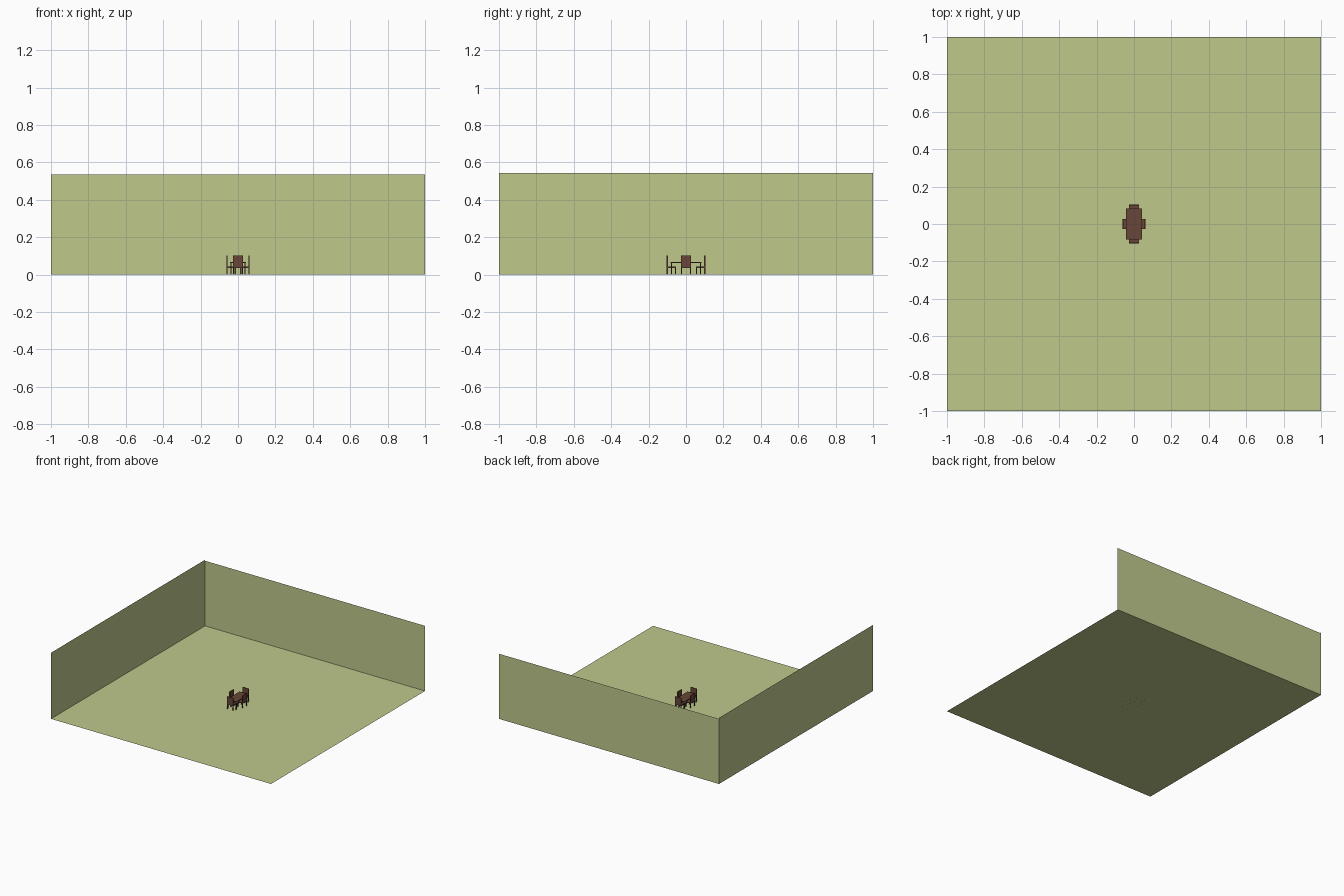
import bpy
from math import pi
from mathutils import Matrix

if "Cube" in bpy.data.objects:
    bpy.data.objects.remove(bpy.data.objects["Cube"])


def material(name, color):
    m = bpy.data.materials.new(name)
    m.diffuse_color = (*color, 1)
    m.use_nodes = True
    m.node_tree.nodes["Principled BSDF"].inputs["Base Color"].default_value = m.diffuse_color
    return m


GREEN = material("green_paint", (0.52, 0.58, 0.26))
BROWN = material("brown_wood", (0.14, 0.06, 0.04))


def plane(name, loc, size, rot=(0, 0, 0)):
    bpy.ops.mesh.primitive_plane_add(size=1, location=loc, rotation=rot)
    ob = bpy.context.object
    ob.name = name
    ob.scale = (*size, 1)
    ob.data.materials.append(GREEN)


def box(name, lo, hi, placement=Matrix()):
    """Box between two corners, then moved by a placement matrix."""
    bpy.ops.mesh.primitive_cube_add(size=1)
    ob = bpy.context.object
    ob.name = name
    size = [h - l for l, h in zip(lo, hi)]
    mid = [(h + l) / 2 for l, h in zip(lo, hi)]
    ob.data.transform(placement @ Matrix.Translation(mid) @ Matrix.Diagonal((*size, 1)))
    ob.data.materials.append(BROWN)


# Room: floor with a left and a back wall
plane("floor", (0, 0, 0), (2, 2))
plane("back_wall", (0, 1, 0.2675), (2, 0.535), (pi / 2, 0, 0))
plane("left_wall", (-1, 0, 0.2715), (0.543, 2), (0, pi / 2, 0))

# Table
T = 0.006
box("table_top", (-0.042, -0.082, 0.062), (0.042, 0.082, 0.068))
for sx in (-1, 1):
    for sy in (-1, 1):
        x, y = sx * 0.037, sy * 0.077
        box("table_leg", (x - T / 2, y - T / 2, 0), (x + T / 2, y + T / 2, 0.062))


# Chair faces +y with its back at local y = 0
def chair(placement):
    w, d = 0.027, 0.05
    box("chair_seat", (-w, 0, 0.036), (w, d, 0.042), placement)
    box("chair_back", (-w, 0, 0.042), (w, T, 0.102), placement)
    for x in (-w, w - T):
        for y in (0, d - T):
            box("chair_leg", (x, y, 0), (x + T, y + T, 0.036), placement)


# Two end chairs and two side chairs
for angle, reach in ((0, 0.103), (pi / 2, 0.062), (pi, 0.103), (-pi / 2, 0.062)):
    chair(Matrix.Rotation(angle, 4, 'Z') @ Matrix.Translation((0, -reach, 0)))
